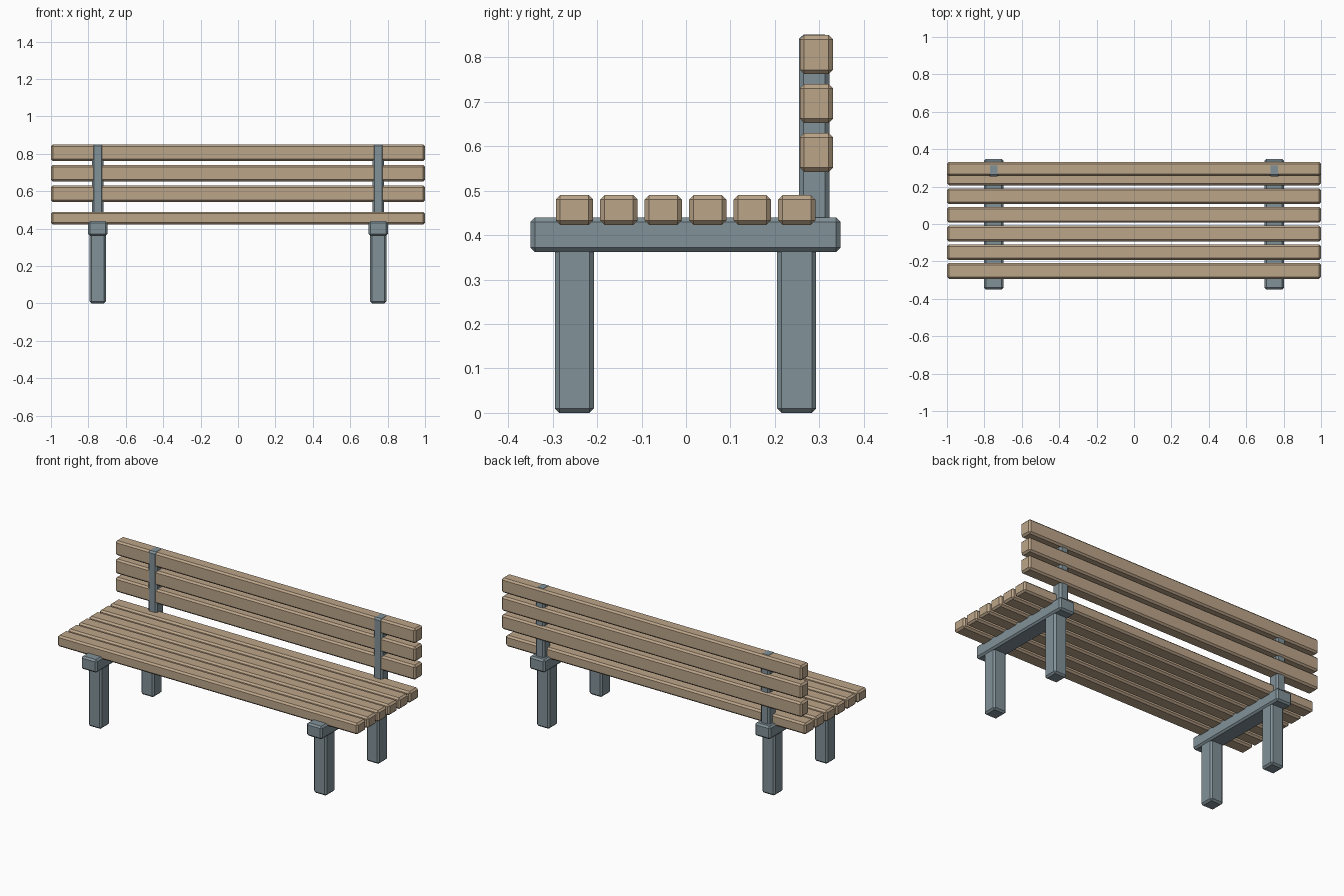
import bpy, bmesh

if "Cube" in bpy.data.objects:
    bpy.data.objects.remove(bpy.data.objects["Cube"])


def material(name, rgb):
    m = bpy.data.materials.new(name)
    m.diffuse_color = (*rgb, 1)
    m.use_nodes = True
    m.node_tree.nodes["Principled BSDF"].inputs["Base Color"].default_value = m.diffuse_color
    return m


wood = material("tan wood", (0.50, 0.375, 0.25))
steel = material("blue grey metal", (0.22, 0.285, 0.315))


def box(name, x, y, z, mat, bevel=0.01):
    """Chamfered box from (min, max) ranges."""
    bm = bmesh.new()
    bmesh.ops.create_cube(bm, size=1)
    for v in bm.verts:
        v.co = [r[0] + (c + 0.5) * (r[1] - r[0]) for r, c in zip((x, y, z), v.co)]
    bmesh.ops.bevel(bm, geom=bm.edges[:], offset=bevel, segments=1,
                    affect='EDGES', profile=0.5)
    me = bpy.data.meshes.new(name)
    bm.to_mesh(me)
    bm.free()
    me.materials.append(mat)
    ob = bpy.data.objects.new(name, me)
    bpy.context.collection.objects.link(ob)
    return ob


# Seat slats
for i in range(6):
    y = -0.25 + 0.1 * i
    box(f"seat_slat_{i + 1}", (-1, 1), (y - 0.043, y + 0.041), (0.423, 0.49), wood)

# Backrest slats
for i in range(3):
    z = 0.542 + 0.11 * i
    box(f"back_slat_{i + 1}", (-1, 1), (0.256, 0.331), (z, z + 0.088), wood)

# Frame on each side: two legs, a seat rail and a back post
for side, cx in (("left", -0.75), ("right", 0.75)):
    def wide(h):
        return (cx - h, cx + h)
    box(f"front_leg_{side}", wide(0.043), (-0.295, -0.207), (0, 0.38), steel)
    box(f"rear_leg_{side}", wide(0.043), (0.205, 0.293), (0, 0.38), steel)
    box(f"seat_rail_{side}", wide(0.052), (-0.35, 0.348), (0.362, 0.44), steel)
    box(f"back_post_{side}", wide(0.03), (0.254, 0.323), (0.40, 0.851), steel)
